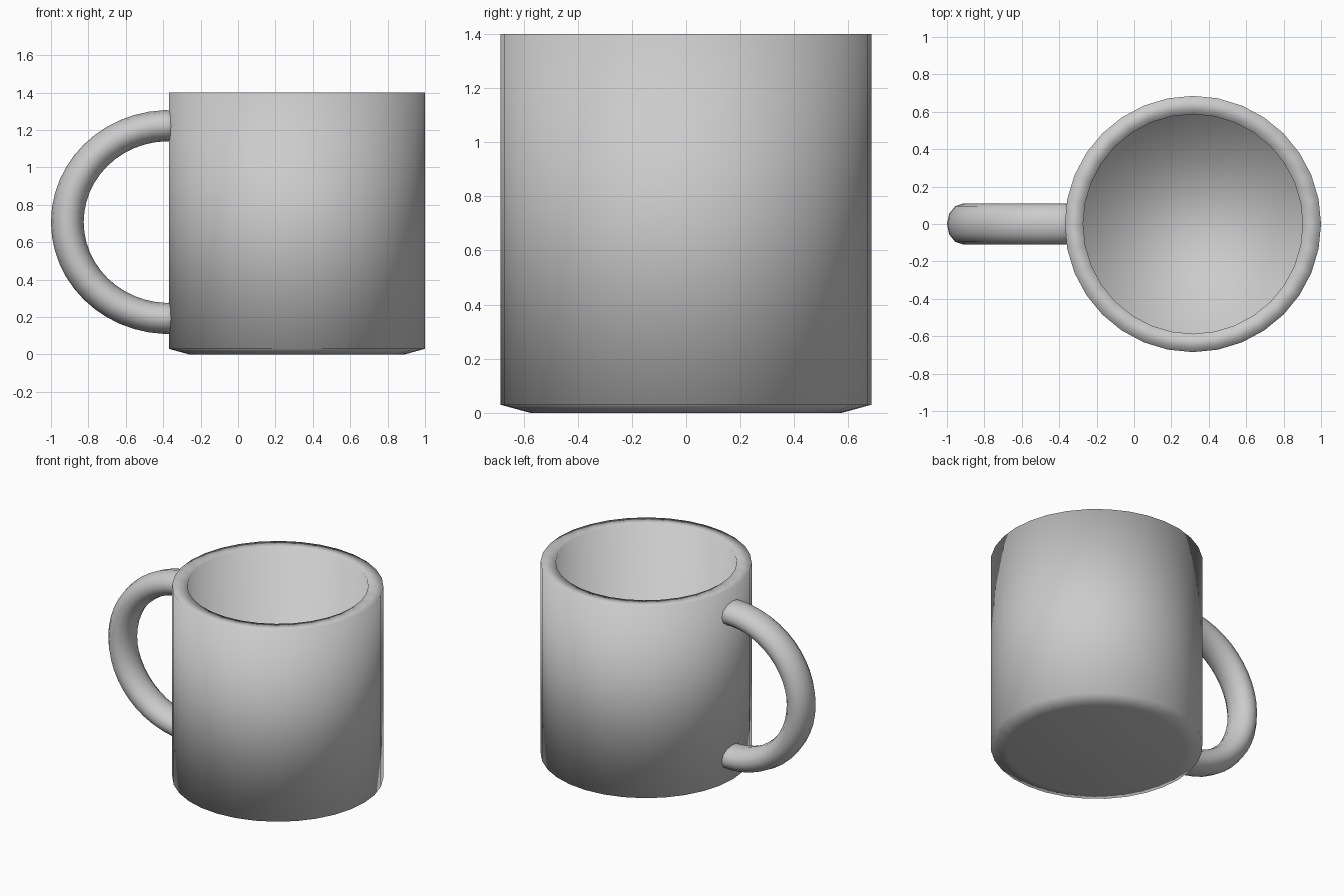
import bpy
import math

if "Cube" in bpy.data.objects:
    bpy.data.objects.remove(bpy.data.objects["Cube"])

CUP_X = 0.315


def make_object(name, rings, cap_start=True, cap_end=True):
    """Skin a list of equal-length vertex rings into a smooth mesh."""
    n = len(rings[0])
    verts = [v for ring in rings for v in ring]
    faces = []
    for r in range(len(rings) - 1):
        a, b = r * n, (r + 1) * n
        for i in range(n):
            j = (i + 1) % n
            faces.append((a + i, a + j, b + j, b + i))
    if cap_start:
        faces.append(tuple(reversed(range(n))))
    if cap_end:
        last = (len(rings) - 1) * n
        faces.append(tuple(range(last, last + n)))
    mesh = bpy.data.meshes.new(name)
    mesh.from_pydata(verts, [], faces)
    mesh.shade_smooth()
    obj = bpy.data.objects.new(name, mesh)
    bpy.context.collection.objects.link(obj)
    return obj


def circle(radius, z, sides=32):
    steps = [2 * math.pi * i / sides for i in range(sides)]
    return [(CUP_X + radius * math.cos(t), radius * math.sin(t), z) for t in steps]


# Cup: underside, bevelled foot, outer wall, flat rim, inner wall, floor
profile = [(0.575, 0), (0.685, 0.03), (0.685, 1.4), (0.587, 1.4), (0.587, 0.1)]
make_object("cup_body", [circle(r, z) for r, z in profile])


# Handle: half ring with an oval section, ends sunk into the cup wall
def handle_ring(angle, sides=12):
    ring = []
    for i in range(sides):
        t = 2 * math.pi * i / sides
        radius = 0.5425 + 0.0875 * math.cos(t)
        ring.append((-0.37 - radius * math.cos(angle),
                     0.11 * math.sin(t),
                     0.708 + 0.95 * radius * math.sin(angle)))
    return ring


STEPS = 26
LIMIT = math.radians(95)
make_object("handle", [handle_ring(-LIMIT + 2 * LIMIT * i / STEPS)
                       for i in range(STEPS + 1)])

# Consistent outward normals
for obj in bpy.context.collection.objects:
    bpy.context.view_layer.objects.active = obj
    obj.select_set(True)
    bpy.ops.object.mode_set(mode='EDIT')
    bpy.ops.mesh.select_all(action='SELECT')
    bpy.ops.mesh.normals_make_consistent(inside=False)
    bpy.ops.object.mode_set(mode='OBJECT')
    obj.select_set(False)
